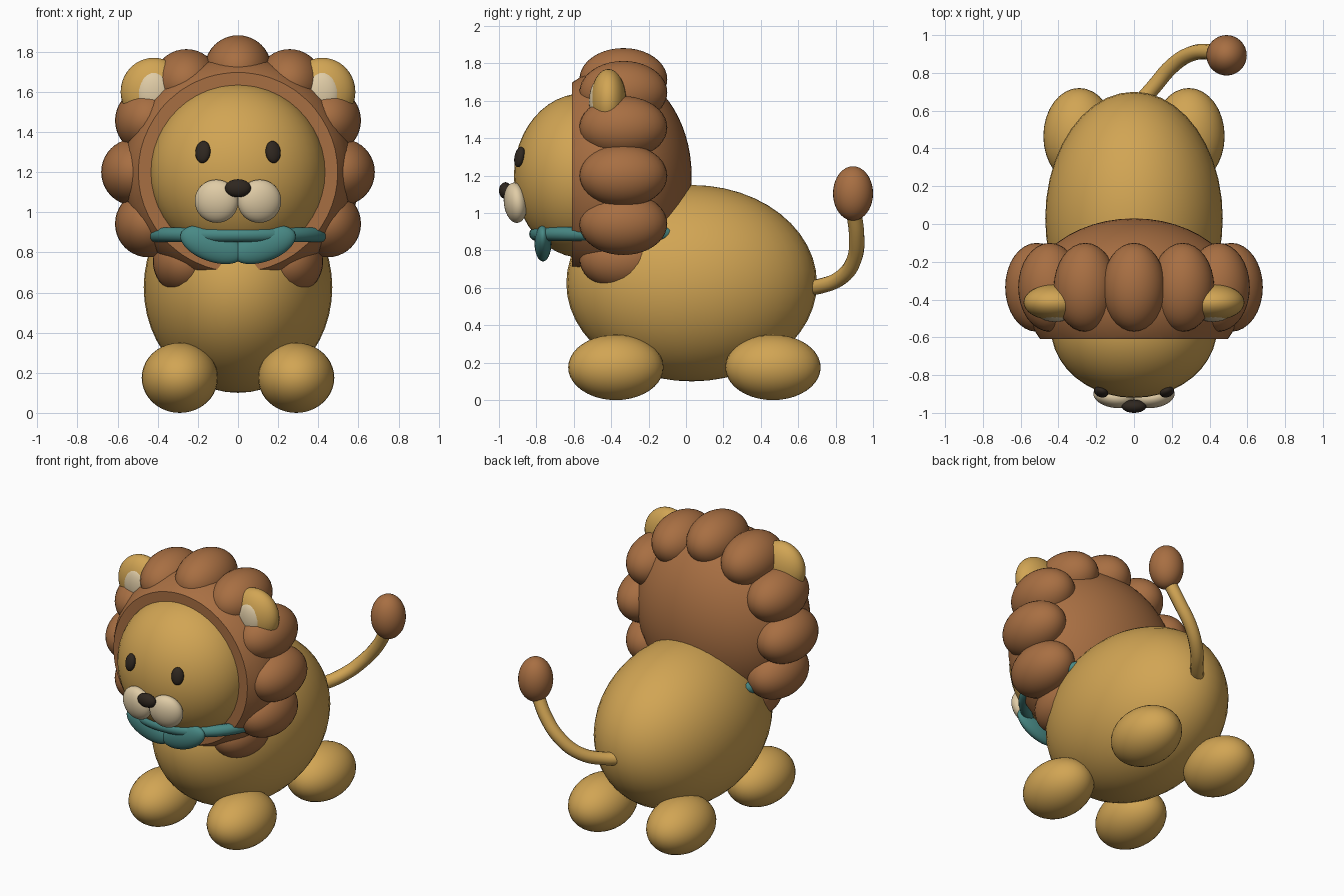
import bpy, bmesh, math
from mathutils import Matrix, Vector

if "Cube" in bpy.data.objects:
    bpy.data.objects.remove(bpy.data.objects["Cube"])


def material(name, rgb):
    m = bpy.data.materials.new(name)
    m.diffuse_color = (*rgb, 1)
    m.use_nodes = True
    m.node_tree.nodes["Principled BSDF"].inputs["Base Color"].default_value = m.diffuse_color
    return m


TAN = material("golden_tan", (0.64, 0.375, 0.088))
BROWN = material("mane_brown", (0.39, 0.158, 0.055))
CREAM = material("cream", (0.74, 0.60, 0.38))
TEAL = material("teal", (0.065, 0.25, 0.235))
DARK = material("dark_brown", (0.028, 0.02, 0.014))


def finish(name, bm, mat):
    mesh = bpy.data.meshes.new(name)
    bm.normal_update()
    bm.to_mesh(mesh)
    bm.free()
    obj = bpy.data.objects.new(name, mesh)
    bpy.context.collection.objects.link(obj)
    mesh.materials.append(mat)
    bpy.context.view_layer.objects.active = obj
    obj.select_set(True)
    bpy.ops.object.shade_smooth_by_angle(angle=math.radians(40))
    obj.select_set(False)
    return obj


def ellipsoid(name, center, radii, mat, rot=Matrix.Identity(4), cut_y=None, segs=32, rings=20):
    """Stretched ball, optionally sliced flat across the front."""
    bm = bmesh.new()
    bmesh.ops.create_uvsphere(bm, u_segments=segs, v_segments=rings, radius=1)
    bm.transform(Matrix.Translation(center) @ rot @ Matrix.Diagonal((*radii, 1)))
    if cut_y is not None:
        bmesh.ops.bisect_plane(bm, geom=bm.verts[:] + bm.edges[:] + bm.faces[:],
                               plane_co=(0, cut_y, 0), plane_no=(0, -1, 0), clear_outer=True)
        bmesh.ops.holes_fill(bm, edges=[e for e in bm.edges if e.is_boundary])
    return finish(name, bm, mat)


def turn(axis, degrees):
    return Matrix.Rotation(math.radians(degrees), 4, axis)


# Body and head
ellipsoid("body", (0, 0.03, 0.625), (0.47, 0.67, 0.525), TAN, segs=40, rings=24)
ellipsoid("head", (0, -0.55, 1.2), (0.44, 0.37, 0.44), TAN, segs=40, rings=24)

# Mane core with a flat front, ringed by twelve tufts
ellipsoid("mane", (0, -0.40, 1.2), (0.57, 0.43, 0.57), BROWN, cut_y=-0.61, segs=48, rings=32)
for i in range(12):
    a = i * math.tau / 12
    ellipsoid(f"mane_tuft_{i + 1}",
              (0.515 * math.cos(a), -0.335, 1.2 + 0.515 * math.sin(a)),
              (0.167, 0.235, 0.167), BROWN)

# Paired parts
for side, s in (("left", -1), ("right", 1)):
    for end, y in (("front", -0.375), ("back", 0.465)):
        ellipsoid(f"{end}_foot_{side}", (s * 0.29, y, 0.175), (0.19, 0.255, 0.175), TAN)
    ellipsoid(f"ear_{side}", (s * 0.42, -0.415, 1.6), (0.165, 0.095, 0.17), TAN)
    ellipsoid(f"inner_ear_{side}", (s * 0.42, -0.475, 1.595), (0.09, 0.043, 0.11), CREAM)
    ellipsoid(f"eye_{side}", (s * 0.175, -0.89, 1.30), (0.039, 0.025, 0.056), DARK,
              turn('Z', s * 20) @ turn('X', -12), segs=24, rings=14)
    ellipsoid(f"muzzle_{side}", (s * 0.107, -0.912, 1.055), (0.11, 0.06, 0.108), CREAM,
              turn('Z', s * 10) @ turn('X', 6))
    ellipsoid(f"bow_{side}", (s * 0.13, -0.765, 0.838), (0.165, 0.045, 0.083), TEAL,
              turn('Y', -s * 20))
ellipsoid("nose", (0, -0.965, 1.12), (0.065, 0.035, 0.045), DARK, segs=24, rings=14)

# Collar ring round the neck
bpy.ops.mesh.primitive_torus_add(location=(0, -0.36, 0.888), major_radius=0.442,
                                 minor_radius=0.037, major_segments=48, minor_segments=12)
collar = bpy.context.object
collar.name = "collar"
collar.data.materials.append(TEAL)
bpy.ops.object.shade_smooth_by_angle(angle=math.radians(40))
collar.select_set(False)

# Tail: tube along a smooth curve, then its tuft
path = [(0.02, 0.63, 0.60), (0.10, 0.72, 0.61), (0.20, 0.835, 0.66),
        (0.30, 0.90, 0.755), (0.40, 0.912, 0.88), (0.48, 0.895, 1.02)]
curve = bpy.data.curves.new("tail_path", 'CURVE')
curve.dimensions = '3D'
curve.bevel_depth = 0.041
curve.bevel_resolution = 4
curve.resolution_u = 6
curve.use_fill_caps = True
spline = curve.splines.new('BEZIER')
spline.bezier_points.add(len(path) - 1)
for p, co in zip(spline.bezier_points, path):
    p.co = co
    p.handle_left_type = p.handle_right_type = 'AUTO'
curve.materials.append(TAN)
tail = bpy.data.objects.new("tail", curve)
bpy.context.collection.objects.link(tail)
ellipsoid("tail_tuft", (0.49, 0.893, 1.105), (0.107, 0.107, 0.145), BROWN)
